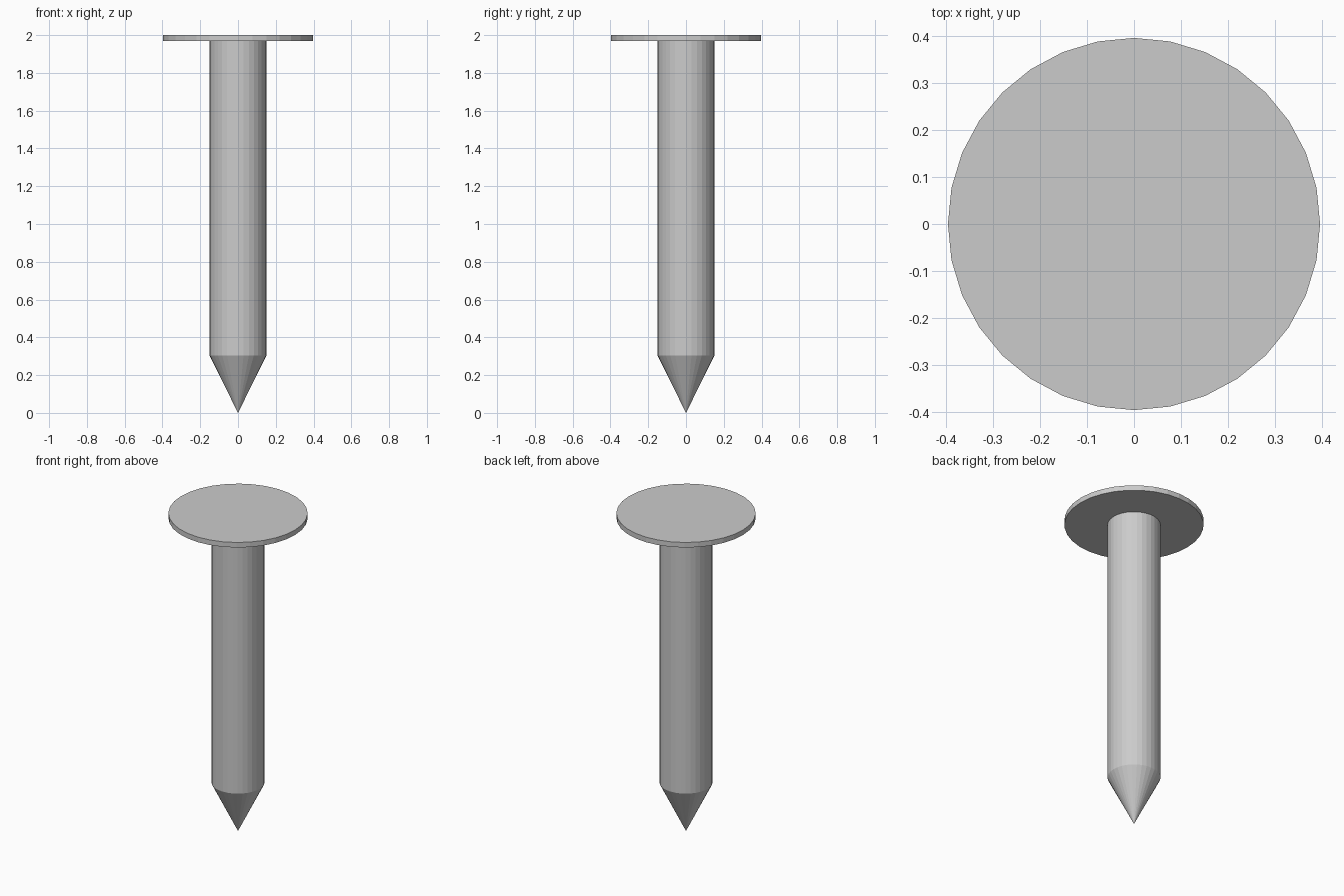
import bpy

if "Cube" in bpy.data.objects:
    bpy.data.objects.remove(bpy.data.objects["Cube"])

SIDES = 32


def tapered(name, r_bottom, r_top, z_bottom, z_top):
    """Flat-shaded round part standing between two heights."""
    bpy.ops.mesh.primitive_cone_add(
        vertices=SIDES, radius1=r_bottom, radius2=r_top,
        depth=z_top - z_bottom, location=(0, 0, (z_bottom + z_top) / 2))
    obj = bpy.context.object
    obj.name = name
    return obj


# Pointed tip
tapered("tip", 0.0, 0.151, 0.0, 0.305)
# Straight shank
tapered("shank", 0.151, 0.151, 0.305, 1.968)
# Thin flat head
tapered("head", 0.397, 0.397, 1.968, 2.0)
